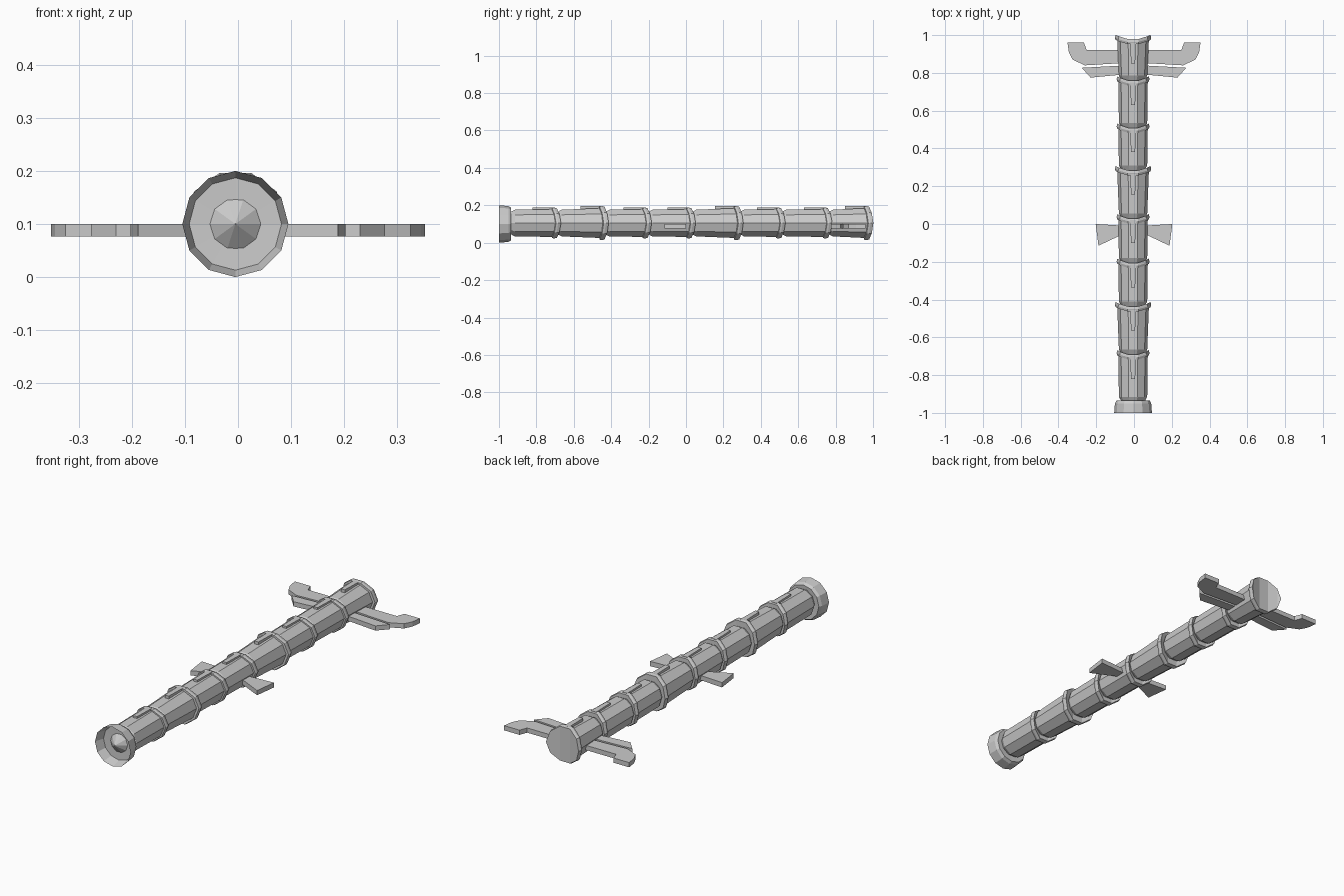
import bpy
import bmesh
from math import sin, cos, pi

cube = bpy.data.objects.get("Cube")
if cube:
    bpy.data.objects.remove(cube, do_unlink=True)

grey = bpy.data.materials.new("plain grey")
grey.use_nodes = True
COLOUR = (0.6, 0.6, 0.6, 1)
grey.diffuse_color = COLOUR
grey.node_tree.nodes["Principled BSDF"].inputs["Base Color"].default_value = COLOUR

CX, CZ = -0.005, 0.105     # long axis of the body


def finish(name, bm):
    bmesh.ops.recalc_face_normals(bm, faces=bm.faces)
    mesh = bpy.data.meshes.new(name)
    bm.to_mesh(mesh)
    bm.free()
    mesh.materials.append(grey)
    obj = bpy.data.objects.new(name, mesh)
    bpy.context.collection.objects.link(obj)
    return obj


def lathe(name, profile, sides=10, turn=0.0, cz=CZ):
    """Turn (y, radius, bend) steps about the long axis; bend pushes the flanks back."""
    bm = bmesh.new()
    loops = []
    for y, r, bend in profile:
        angles = [turn + 2 * pi * i / sides for i in range(sides)]
        loops.append([bm.verts.new((CX + r * cos(a), y + bend * cos(a) ** 2, cz + r * sin(a)))
                      for a in angles])
    for a, b in zip(loops, loops[1:]):
        for i in range(sides):
            j = (i + 1) % sides
            bm.faces.new((a[i], a[j], b[j], b[i]))
    # caps folded along the vertical: strips between mirrored vertices
    for loop in (loops[0], loops[-1]):
        if sides == 10:
            bm.faces.new((loop[0], loop[1], loop[9]))
            for i in range(1, 4):
                bm.faces.new((loop[i], loop[i + 1], loop[9 - i], loop[10 - i]))
            bm.faces.new((loop[4], loop[5], loop[6]))
        else:
            bm.faces.new(loop)
    return finish(name, bm)


def plate(name, outline, z0, z1):
    bm = bmesh.new()
    face = bm.faces.new([bm.verts.new((x, y, z0)) for x, y in outline])
    top = bmesh.ops.extrude_face_region(bm, geom=[face])["geom"]
    for v in top:
        if isinstance(v, bmesh.types.BMVert):
            v.co.z = z1
    return finish(name, bm)


# Body segments, each ending in a folded collar with a top fin
ring_y = [-0.72, -0.465, -0.235, 0.0, 0.255, 0.48, 0.73, 0.95]
start = -0.945
for n, y in enumerate(ring_y, 1):
    big = n in (2, 5, 8)
    r = 0.096 if big else 0.087
    lathe(f"segment_{n}", [(start, 0.058, 0), (start + 0.03, 0.075, 0),
                           (y + 0.01, 0.084 if big else 0.078, 0.02)])
    lathe(f"collar_{n}", [(y, r - 0.003, 0.025), (y + 0.012, r, 0.025), (y + 0.027, r - 0.004, 0.025)])
    plate(f"top_fin_{n}", [(CX - 0.011, y - 0.1), (CX + 0.011, y - 0.1),
                           (CX + 0.015, y + 0.02), (CX - 0.015, y + 0.02)], 0.15, 0.195 if big else 0.188)
    start = y + 0.025

# Hollow front cup with a cone inside
lathe("front_cup", [(-0.94, 0.02, 0), (-0.935, 0.088, 0), (-0.95, 0.096, 0), (-1.0, 0.1, 0),
                    (-0.95, 0.087, 0), (-0.948, 0.02, 0)], 12, pi / 2, 0.1)
lathe("front_cone", [(-0.985, 0.001, 0), (-0.945, 0.053, 0), (-0.94, 0.053, 0)], cz=0.1)

# Flat wings on both sides
wings = {
    "middle_wing": [(0.04, -0.01), (0.203, 0.0), (0.188, -0.115), (0.04, -0.045)],
    "tail_wing": [(0.04, 0.92), (0.25, 0.92), (0.265, 0.96), (0.352, 0.96),
                  (0.345, 0.91), (0.325, 0.87), (0.26, 0.84), (0.04, 0.853)],
    "small_tail_wing": [(0.04, 0.84), (0.277, 0.827), (0.23, 0.775), (0.04, 0.793)],
}
for name, pts in wings.items():
    for side, s in (("left", 1), ("right", -1)):
        plate(f"{side}_{name}", [(s * x, y) for x, y in pts], 0.076, 0.1)
